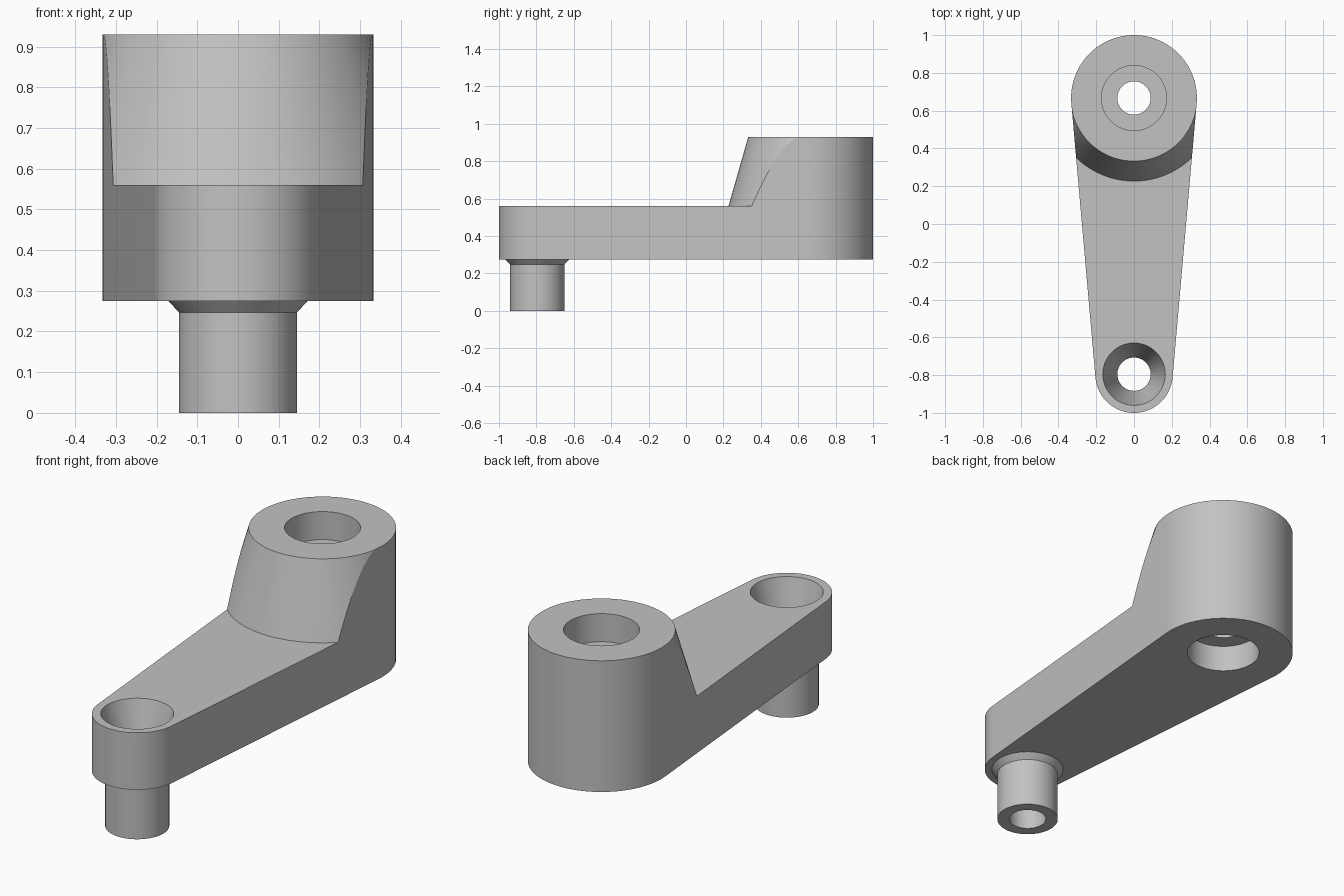
import bpy, bmesh
from math import sin, cos, pi, asin, radians

cube = bpy.data.objects.get("Cube")
if cube:
    bpy.data.objects.remove(cube, do_unlink=True)

SEG = 96
BIG_Y, BIG_R = 0.667, 0.333
SMALL_Y, SMALL_R = -0.795, 0.205
BASE, DECK, TOP = 0.275, 0.56, 0.93

grey = bpy.data.materials.new("plain grey")
grey.use_nodes = True
grey.diffuse_color = (0.54, 0.54, 0.54, 1)
grey.node_tree.nodes["Principled BSDF"].inputs["Base Color"].default_value = grey.diffuse_color


def make_object(name, bm):
    bmesh.ops.recalc_face_normals(bm, faces=bm.faces)
    mesh = bpy.data.meshes.new(name)
    bm.to_mesh(mesh)
    bm.free()
    mesh.materials.append(grey)
    obj = bpy.data.objects.new(name, mesh)
    bpy.context.collection.objects.link(obj)
    return obj


def revolve(name, profile, y):
    """Closed solid turned from (radius, height) points, capped at both ends."""
    bm = bmesh.new()
    rings = [[bm.verts.new((r * cos(2 * pi * i / SEG), y + r * sin(2 * pi * i / SEG), z))
              for i in range(SEG)] for r, z in profile]
    for a, b in zip(rings, rings[1:]):
        for i in range(SEG):
            j = (i + 1) % SEG
            bm.faces.new((a[i], a[j], b[j], b[i]))
    bm.faces.new(rings[0])
    bm.faces.new(rings[-1])
    return make_object(name, bm)


def combine(target, tool, operation):
    mod = target.modifiers.new(operation.lower(), 'BOOLEAN')
    mod.operation = operation
    mod.solver = 'EXACT'
    mod.object = tool
    bpy.context.view_layer.objects.active = target
    bpy.ops.object.modifier_apply(modifier=mod.name)
    bpy.data.objects.remove(tool, do_unlink=True)


# Arm outline: two round ends joined by tangent sides, raised to full height
tilt = asin((BIG_R - SMALL_R) / (BIG_Y - SMALL_Y))
outline = []
for y, r, start, end in ((BIG_Y, BIG_R, -tilt, pi + tilt),
                         (SMALL_Y, SMALL_R, pi + tilt, 2 * pi - tilt)):
    for i in range(SEG // 2 + 1):
        a = start + (end - start) * i / (SEG // 2)
        outline.append((r * cos(a), y + r * sin(a), BASE))
bm = bmesh.new()
face = bm.faces.new([bm.verts.new(p) for p in outline])
up = bmesh.ops.extrude_face_region(bm, geom=[face])
bmesh.ops.translate(bm, vec=(0, 0, TOP - BASE),
                    verts=[v for v in up["geom"] if isinstance(v, bmesh.types.BMVert)])
arm = make_object("crank_arm", bm)

# Flat deck with the tapered boss rising from it
combine(arm, revolve("deck_and_boss_envelope",
                     [(3, 0.1), (3, DECK), (0.44, DECK), (0.3285, 0.95)], BIG_Y), 'INTERSECT')

# Hollow spigot under the small end, with a flared neck
combine(arm, revolve("spigot", [(0.145, 0), (0.145, 0.247), (0.171, BASE), (0.171, 0.4)],
                     SMALL_Y), 'UNION')

# Funnel and bore through the small end
combine(arm, revolve("funnel_bore", [(0.088, -0.1), (0.088, 0.26), (0.165, DECK), (0.165, 0.7)],
                     SMALL_Y), 'DIFFERENCE')

# Counterbores from above and below, joined by a narrow hole through the web
combine(arm, revolve("boss_bore", [(0.172, 0.1), (0.172, 0.41), (0.088, 0.41),
                                   (0.088, 0.79), (0.172, 0.79), (0.172, 1.1)],
                     BIG_Y), 'DIFFERENCE')

bpy.ops.object.select_all(action='DESELECT')
arm.select_set(True)
bpy.context.view_layer.objects.active = arm
bpy.ops.object.shade_smooth_by_angle(angle=radians(12))
